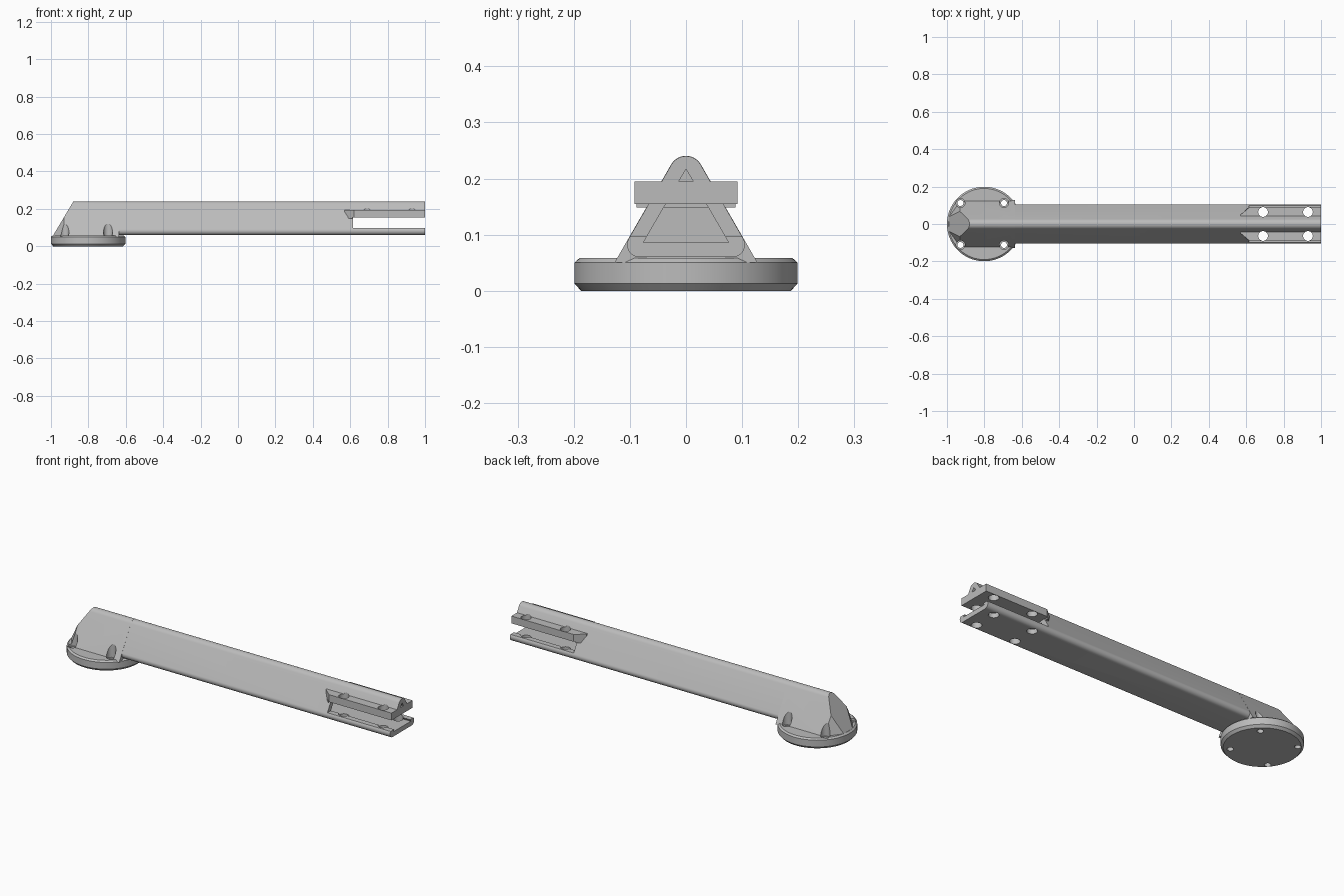
import bpy, bmesh, math
from mathutils import Vector

cube = bpy.data.objects.get("Cube")
if cube:
    bpy.data.objects.remove(cube)

grey = bpy.data.materials.new("light_grey")
grey.use_nodes = True
grey.diffuse_color = (0.5, 0.5, 0.5, 1)
grey.node_tree.nodes["Principled BSDF"].inputs["Base Color"].default_value = grey.diffuse_color


def make(name, bm):
    bmesh.ops.recalc_face_normals(bm, faces=bm.faces)
    mesh = bpy.data.meshes.new(name)
    bm.to_mesh(mesh)
    bm.free()
    ob = bpy.data.objects.new(name, mesh)
    mesh.materials.append(grey)
    bpy.context.collection.objects.link(ob)
    return ob


def prism(points, offset):
    """Extrude a closed outline of 3D points along an offset."""
    bm = bmesh.new()
    face = bm.faces.new([bm.verts.new(p) for p in points])
    ext = bmesh.ops.extrude_face_region(bm, geom=[face])["geom"]
    verts = [v for v in ext if isinstance(v, bmesh.types.BMVert)]
    bmesh.ops.translate(bm, verts=verts, vec=offset)
    return bm


def along_x(profile, x0, x1):
    return prism([(x0, y, z) for y, z in profile], (x1 - x0, 0, 0))


def along_z(outline, z0, z1):
    return prism([(x, y, z0) for x, y in outline], (0, 0, z1 - z0))


def arc(cy, cz, r, a0, a1, steps=12):
    angles = [math.radians(a0 + (a1 - a0) * i / steps) for i in range(steps + 1)]
    return [(cy + r * math.cos(a), cz + r * math.sin(a)) for a in angles]


def circle(x, y, r):
    return arc(x, y, r, 0, 352.5, 47)


def cut(ob, cutters):
    for c in cutters:
        mod = ob.modifiers.new("cut", "BOOLEAN")
        mod.operation, mod.solver, mod.object = "DIFFERENCE", "EXACT", c
        c.hide_render = True
        c.hide_viewport = True


# Beam: rounded triangular tube
crown = arc(0, 0.21, 0.03, 30, 150)
beam = make("beam", along_x(arc(0.083, 0.082, 0.022, -90, 30) + crown
                            + arc(-0.083, 0.082, 0.022, 150, 270), -0.66, 1))
channel = make("channel_cutter", along_x(
    [(-0.076, 0.086), (0.076, 0.086), (0, 0.217)], -0.6, 1.1))
slot = make("slot_cutter", along_x(
    [(-0.2, 0.097), (0.2, 0.097), (0.2, 0.155), (-0.2, 0.155)], 0.615, 1.1))

# Foot: sharp triangular block with slanted, faceted end
foot_bm = along_x([(0.1275, 0.05)] + arc(0, 0.21, 0.0305, 30, 150) + [(-0.1275, 0.05)],
                  -1.1, -0.635)


def slice_off(point, normal):
    geom = foot_bm.verts[:] + foot_bm.edges[:] + foot_bm.faces[:]
    cutres = bmesh.ops.bisect_plane(foot_bm, geom=geom, plane_co=point,
                                    plane_no=normal, clear_outer=True)["geom_cut"]
    edges = [e for e in cutres if isinstance(e, bmesh.types.BMEdge)]
    bmesh.ops.holes_fill(foot_bm, edges=edges, sides=0)


slice_off((-0.99, 0, 0.055), (-0.185, 0, 0.11))
for s in (1, -1):
    a = Vector((-0.985, 0.045 * s, 0.055))
    b = Vector((-0.93, 0.122 * s, 0.055))
    c = Vector((-0.93, 0.0765 * s, 0.14))
    n = (b - a).cross(c - a)
    slice_off(a, n if n.x < 0 else -n)
foot = make("foot", foot_bm)

# Round base with chamfered rims
rings = [(0.187, 0), (0.199, 0.013), (0.199, 0.05), (0.19, 0.058)]
bm = bmesh.new()
loops = [[bm.verts.new((x, y, z)) for x, y in arc(-0.801, 0, r, 0, 356.25, 95)]
         for r, z in rings]
for low, high in zip(loops, loops[1:]):
    for i in range(len(low)):
        j = (i + 1) % len(low)
        bm.faces.new((low[i], low[j], high[j], high[i]))
bm.faces.new(loops[0])
bm.faces.new(loops[-1])
base = make("base_disc", bm)

# Clamp plate with angled back corners and a thin lip below
plate = make("clamp_plate", along_z(
    [(0.57, -0.05), (0.62, -0.092), (1, -0.092), (1, 0.092), (0.62, 0.092), (0.57, 0.05)],
    0.155, 0.195))
lip = make("clamp_lip", along_z(
    [(0.575, -0.055), (0.612, -0.088), (0.612, 0.088), (0.575, 0.055)], 0.148, 0.156))

# Screw holes with counterbores in the base
bores = []
for x in (-0.928, -0.695):
    for y in (-0.112, 0.112):
        bores.append(make("screw_cutter", along_z(circle(x, y, 0.016), -0.1, 0.1)))
        bores.append(make("counterbore_cutter", along_z(circle(x, y, 0.024), 0.046, 0.3)))

# Bolt holes through the clamp
bolts = [make("bolt_cutter", along_z(circle(x, y, 0.026), -0.1, 0.23))
         for x in (0.69, 0.93) for y in (-0.064, 0.064)]

cut(beam, [channel, slot] + bolts)
cut(plate, bolts)
cut(foot, bores)
cut(base, bores)

# Apply the cuts, drop the cutters, smooth the rounded parts
parts = [beam, foot, base, plate, lip]
for ob in parts:
    bpy.ops.object.select_all(action="DESELECT")
    bpy.context.view_layer.objects.active = ob
    ob.select_set(True)
    for mod in list(ob.modifiers):
        bpy.ops.object.modifier_apply(modifier=mod.name)
    bpy.ops.object.shade_smooth_by_angle(angle=math.radians(25))
for c in [channel, slot] + bores + bolts:
    bpy.data.objects.remove(c)
